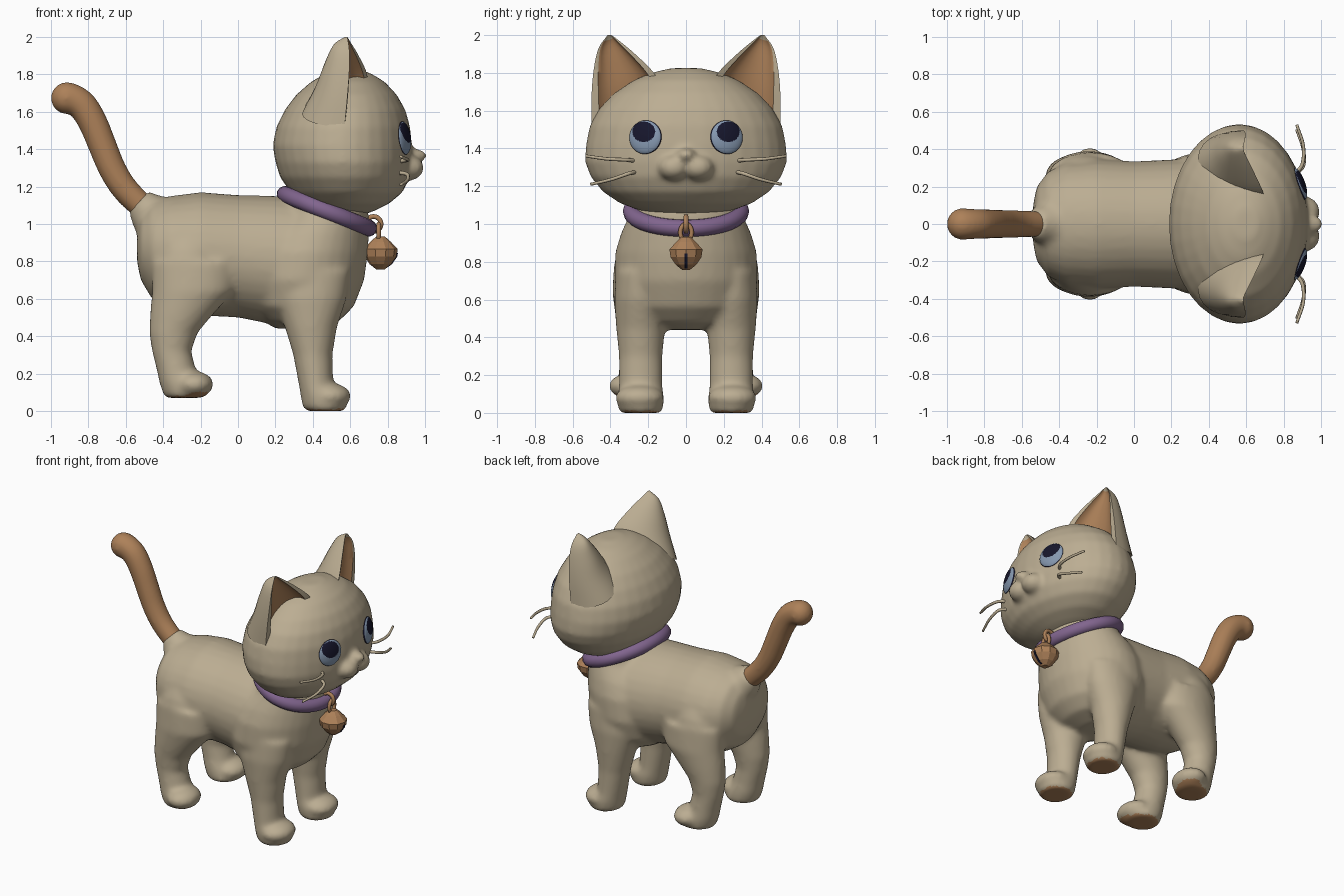
import bpy, bmesh, math
from mathutils import Vector, Matrix
from mathutils.bvhtree import BVHTree

if "Cube" in bpy.data.objects:
    bpy.data.objects.remove(bpy.data.objects["Cube"])


def material(name, rgb):
    m = bpy.data.materials.new(name)
    m.diffuse_color = (*rgb, 1)
    m.use_nodes = True
    m.node_tree.nodes["Principled BSDF"].inputs["Base Color"].default_value = m.diffuse_color
    return m


CREAM = material("cream fur", (0.50, 0.42, 0.29))
TAN = material("orange tan", (0.42, 0.22, 0.10))
PURPLE = material("purple collar", (0.22, 0.13, 0.27))
BLUE = material("blue iris", (0.24, 0.32, 0.44))
NAVY = material("navy pupil", (0.008, 0.008, 0.025))


def loft(bm, rings, mat=0):
    """Closed skin through equally sized rings of points."""
    loops = [[bm.verts.new(p) for p in r] for r in rings]
    n = len(loops[0])
    faces = [bm.faces.new((a[i], a[(i + 1) % n], b[(i + 1) % n], b[i]))
             for a, b in zip(loops, loops[1:]) for i in range(n)]
    faces += [bm.faces.new(loops[0][::-1]), bm.faces.new(loops[-1])]
    for f in faces:
        f.material_index = mat
    return faces


def ellipse(c, u, v, n=32):
    c, u, v = Vector(c), Vector(u), Vector(v)
    return [c + u * math.cos(i * math.tau / n) + v * math.sin(i * math.tau / n) for i in range(n)]


def stack(bm, rows, y=0):
    """Loft upward through rows of (z, x min, x max, y radius)."""
    loft(bm, [ellipse(((a + b) / 2, y, z), ((b - a) / 2, 0, 0), (0, r, 0)) for z, a, b, r in rows])


def ball(bm, c, r, seg=24):
    bmesh.ops.create_uvsphere(bm, u_segments=seg, v_segments=seg // 2, radius=1,
                              matrix=Matrix.Translation(c) @ Matrix.Diagonal((*r, 1)))


def spline(pts, steps=6):
    pts = [Vector(p) for p in pts]
    q = [2 * pts[0] - pts[1]] + pts + [2 * pts[-1] - pts[-2]]
    out = []
    for a, b, c, d in zip(q, q[1:], q[2:], q[3:]):
        for k in range(steps):
            t = k / steps
            out.append(0.5 * (2 * b + (c - a) * t + (2 * a - 5 * b + 4 * c - d) * t * t
                              + (3 * b - a - 3 * c + d) * t ** 3))
    return out + [pts[-1]]


def tube(bm, pts, rad, n=16):
    """Round tube along pts; rad(t) gives its radius."""
    rings, side = [], Vector((0, 0, 1)) if abs((pts[-1] - pts[0]).y) > 0.1 else Vector((0, 1, 0))
    for i, p in enumerate(pts):
        d = (pts[min(i + 1, len(pts) - 1)] - pts[max(i - 1, 0)]).normalized()
        u = (side - d * side.dot(d)).normalized()
        r = rad(i / (len(pts) - 1))
        rings.append(ellipse(p, u * r, d.cross(u) * r, n))
    loft(bm, rings)


def ring(bm, c, rx, ry, minor, rot, n=48, m=12):
    """Elliptical torus around local z, turned by rot."""
    grid = []
    for i in range(n):
        a = i * math.tau / n
        d = Vector((math.cos(a), math.sin(a), 0))
        base = Vector((rx * d.x, ry * d.y, 0))
        grid.append([bm.verts.new(Vector(c) + rot @ p) for p in ellipse(base, d * minor, (0, 0, minor), m)])
    for i in range(n):
        for j in range(m):
            a, b, k = grid[i], grid[(i + 1) % n], (j + 1) % m
            bm.faces.new((a[j], b[j], b[k], a[k]))


def finish(name, bm, mats, smooth=True, voxel=0, angle=None):
    bmesh.ops.recalc_face_normals(bm, faces=bm.faces)
    me = bpy.data.meshes.new(name)
    bm.to_mesh(me)
    bm.free()
    ob = bpy.data.objects.new(name, me)
    bpy.context.collection.objects.link(ob)
    bpy.context.view_layer.objects.active = ob
    ob.select_set(True)
    if voxel:
        mod = ob.modifiers.new("Fuse", 'REMESH')
        mod.mode, mod.voxel_size = 'VOXEL', voxel
        mod = ob.modifiers.new("Soften", 'SMOOTH')
        mod.factor, mod.iterations = 0.5, 10
        bpy.ops.object.modifier_apply(modifier="Fuse")
        bpy.ops.object.modifier_apply(modifier="Soften")
    for m in mats:
        ob.data.materials.append(m)
    if angle:
        bpy.ops.object.shade_smooth_by_angle(angle=math.radians(angle))
    else:
        ob.data.polygons.foreach_set("use_smooth", [smooth] * len(ob.data.polygons))
    ob.select_set(False)
    return ob


# Body: barrel along x, chest and neck, legs with paws, fused together
bm = bmesh.new()
barrel = [(-.54, .80, .96, .10), (-.52, .70, 1.05, .20), (-.46, .60, 1.12, .28), (-.36, .54, 1.15, .33),
          (-.2, .51, 1.17, .345), (0, .50, 1.155, .335), (.2, .46, 1.15, .345), (.36, .45, 1.14, .35),
          (.5, .50, 1.08, .31), (.6, .58, 1.02, .24)]
loft(bm, [ellipse((x, 0, (a + b) / 2), (0, r, 0), (0, 0, (b - a) / 2)) for x, a, b, r in barrel])
stack(bm, [(.44, .2, .42, .14), (.48, .14, .54, .26), (.56, .06, .62, .34), (.7, .02, .675, .38),
           (.85, .04, .695, .375), (.95, .10, .70, .345), (1.05, .22, .70, .30), (1.2, .28, .66, .26)])
tube(bm, spline([(-.38, 0, .98), (-.47, 0, 1.06), (-.53, 0, 1.13)]), lambda t: .17 - .10 * t)
for s in (-1, 1):
    # front leg and paw
    stack(bm, [(0, .37, .56, .105), (.02, .345, .585, .12), (.08, .335, .56, .125), (.14, .325, .51, .115),
               (.3, .295, .505, .115), (.45, .25, .53, .13), (.6, .20, .58, .14), (.75, .2, .6, .13)], s * .24)
    ball(bm, (.49, s * .245, .08), (.115, .13, .07))
    # rear leg, thigh and paw
    stack(bm, [(.07, -.385, -.19, .10), (.09, -.40, -.16, .115), (.15, -.42, -.19, .115),
               (.22, -.435, -.225, .105), (.32, -.46, -.25, .10), (.42, -.475, -.215, .11),
               (.52, -.47, -.13, .125), (.64, -.46, -.02, .14), (.8, -.46, .0, .13)], s * .25)
    ball(bm, (-.235, s * .28, .142), (.105, .13, .072))
    ball(bm, (-.26, s * .22, .74), (.2, .16, .25))
body = finish("body", bm, [CREAM, TAN], voxel=.016)
for f in body.data.polygons:  # paw pads
    if f.center.z < .1 and f.normal.z < -.75:
        f.material_index = 1

# Head with soft muzzle
bm = bmesh.new()
stack(bm, [(1.04, .45, .64, .10), (1.07, .38, .73, .24), (1.11, .34, .81, .35), (1.17, .28, .88, .44),
           (1.25, .225, .92, .505), (1.33, .20, .93, .535), (1.42, .185, .93, .53), (1.52, .205, .92, .51),
           (1.61, .25, .895, .46), (1.69, .31, .85, .385), (1.76, .39, .785, .28), (1.80, .46, .72, .185),
           (1.825, .54, .66, .08)])
for s in (-1, 1):
    ball(bm, (.905, s * .065, 1.30), (.09, .085, .07))
ball(bm, (.925, 0, 1.365), (.085, .055, .04))
head = finish("head", bm, [CREAM], voxel=.014)
skin = BVHTree.FromPolygons([v.co for v in head.data.vertices], [p.vertices for p in head.data.polygons])

# Ears: rounded back, hollow tan front behind a fur rim
inner = spline([(.69, .12, 1.70), (.69, .17, 1.80), (.645, .27, 1.90), (.60, .36, 1.975), (.585, .395, 2.0)], 4)
outer = spline([(.57, .50, 1.52), (.585, .50, 1.68), (.595, .488, 1.82), (.595, .463, 1.93), (.585, .415, 2.0)], 4)
face_dir = Vector((.9, .42, .08)).normalized()
for s, name in ((-1, "right_ear"), (1, "left_ear")):
    bm = bmesh.new()
    rings = []
    for i, (a, b) in enumerate(zip(inner, outer)):
        t = i / (len(inner) - 1)
        mid, half = (a + b) / 2, (b - a) / 2
        back = .27 * (1 - t) ** .9 + .012
        dent = .12 * (1 - t) ** .8
        pts = [mid + half * math.cos(k * math.pi / 14) - Vector((back, 0, 0)) * math.sin(k * math.pi / 14)
               for k in range(15)]
        pts += [mid + half * .80 * math.cos(k * math.pi / 8 + math.pi) * 1.0
                - face_dir * dent * (.08 + .92 * math.sin(k * math.pi / 8)) for k in range(9)]
        rings.append([Vector((p.x, p.y * s, p.z)) for p in pts])
    faces = loft(bm, rings)
    for k, f in enumerate(faces[:-2]):
        if 15 <= k % 24 <= 22 and k // 24 < len(inner) - 3:
            f.material_index = 1
    finish(name, bm, [CREAM, TAN], angle=50)

# Eyes: flattened balls set on the face, pupils looking up
for s, name in ((-1, "right_eye"), (1, "left_eye")):
    hit, nrm, _, _ = skin.ray_cast(Vector((2, s * .217, 1.46)), Vector((-1, 0, 0)))
    turn = nrm.to_track_quat('Z', 'Y').to_matrix().to_4x4()
    bm = bmesh.new()
    bmesh.ops.create_uvsphere(bm, u_segments=64, v_segments=48, radius=1,
                              matrix=Matrix.Translation(hit - nrm * .008) @ turn @ Matrix.Diagonal((.09, .09, .03, 1)))
    for f in bm.faces:
        c = f.calc_center_median()
        pupil = math.hypot((c.y - s * .224) / .06, (c.z - 1.488) / .054) < 1
        rim = ((c - hit) - nrm * (c - hit).dot(nrm)).length > .0865
        f.material_index = 1 if pupil or rim else 0
    finish(name, bm, [BLUE, NAVY])

# Whiskers
for s, side in ((-1, "right"), (1, "left")):
    for name, path in (("upper", [(.86, .27, 1.335), (.90, .32, 1.34), (.905, .42, 1.345), (.87, .53, 1.36)]),
                       ("lower", [(.86, .27, 1.275), (.905, .31, 1.265), (.905, .40, 1.235), (.87, .505, 1.21)])):
        bm = bmesh.new()
        tube(bm, spline([(x, s * y, z) for x, y, z in path]), lambda t: .011 - .003 * t, 8)
        finish(f"{side}_{name}_whisker", bm, [CREAM])

# Tail with rounded tip
bm = bmesh.new()
path = spline([(-.46, 0, 1.05), (-.54, 0, 1.12), (-.615, 0, 1.20), (-.675, 0, 1.30), (-.725, 0, 1.42), (-.775, 0, 1.54),
               (-.83, 0, 1.63), (-.89, 0, 1.67), (-.935, 0, 1.675)])
tube(bm, path, lambda t: .068 + .016 * t, 24)
ball(bm, (-.915, 0, 1.673), (.086, .086, .086))
finish("tail", bm, [TAN], voxel=.012)

# Collar
bm = bmesh.new()
ring(bm, (.475, 0, 1.068), .24, .288, .046, Matrix.Rotation(math.radians(22), 3, 'Y'))
finish("collar", bm, [PURPLE])

# Hanging links
bm = bmesh.new()
ring(bm, (.725, 0, 1.0), .04, .04, .013, Matrix.Rotation(math.pi / 2, 3, 'X'), 20, 8)
ring(bm, (.752, 0, .955), .045, .03, .012, Matrix.Rotation(math.pi / 2, 3, 'Y'), 20, 8)
finish("bell_links", bm, [TAN])

# Faceted bell with a slit
bm = bmesh.new()
loft(bm, [ellipse((.762, 0, z), (r, 0, 0), (0, r, 0), 10) for z, r in
          ((.757, .022), (.785, .058), (.825, .086), (.865, .092), (.905, .055), (.932, .024))])
finish("bell", bm, [TAN], smooth=False)
bm = bmesh.new()
loft(bm, [[(x, -.007, z), (x + .006, -.007, z), (x + .006, .007, z), (x, .007, z)]
          for z, x in ((.765, .789), (.785, .817), (.825, .845), (.845, .849))])
finish("bell_slit", bm, [NAVY], smooth=False)
